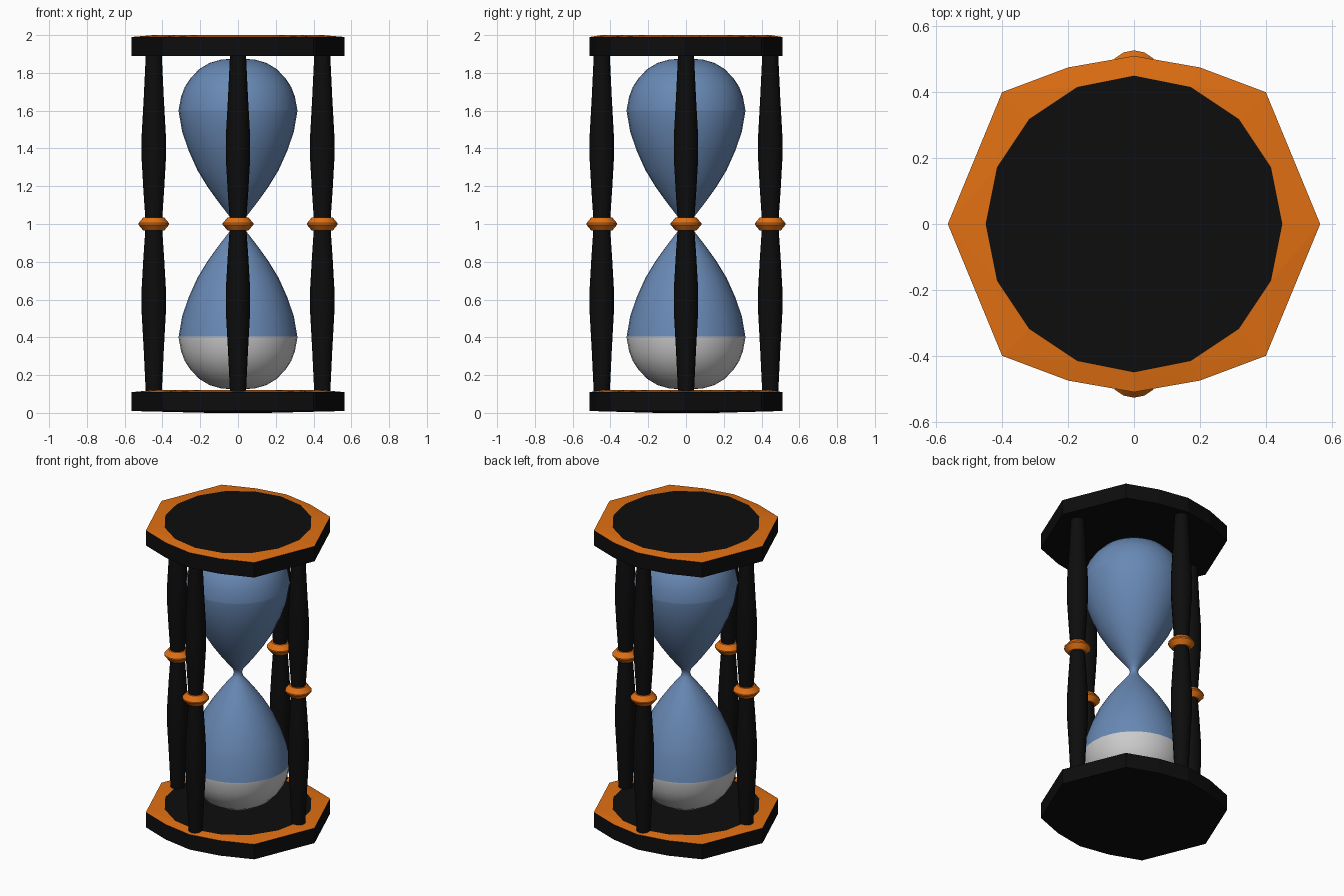
import bpy, bmesh, math

if "Cube" in bpy.data.objects:
    bpy.data.objects.remove(bpy.data.objects["Cube"])


def material(name, rgb):
    m = bpy.data.materials.new(name)
    m.diffuse_color = (*rgb, 1)
    m.use_nodes = True
    m.node_tree.nodes["Principled BSDF"].inputs["Base Color"].default_value = m.diffuse_color
    return m


BLACK = material("black_wood", (0.004, 0.004, 0.004))
ORANGE = material("orange_trim", (0.75, 0.16, 0.006))
BLUE = material("blue_glass", (0.14, 0.25, 0.46))


def finish(bm, name, mats, smooth=None):
    bmesh.ops.recalc_face_normals(bm, faces=bm.faces)
    me = bpy.data.meshes.new(name)
    bm.to_mesh(me)
    bm.free()
    for m in mats:
        me.materials.append(m)
    ob = bpy.data.objects.new(name, me)
    bpy.context.collection.objects.link(ob)
    if smooth:
        bpy.ops.object.select_all(action='DESELECT')
        ob.select_set(True)
        bpy.context.view_layer.objects.active = ob
        bpy.ops.object.shade_smooth_by_angle(angle=math.radians(smooth))
    return ob


def circle(r, z, n=16, cx=0, cy=0):
    return [(cx + r * math.cos(math.tau * i / n), cy + r * math.sin(math.tau * i / n), z)
            for i in range(n)]


def lathe(name, profile, mats, n=16, at=(0, 0), smooth=35, caps=(True, True)):
    """Turned solid from (radius, height) pairs listed bottom to top."""
    bm = bmesh.new()
    rings = [[bm.verts.new(p) for p in circle(r, z, n, *at)] for r, z in profile]
    for a, b in zip(rings, rings[1:]):
        for i in range(n):
            j = (i + 1) % n
            bm.faces.new((a[i], a[j], b[j], b[i]))
    if caps[0]:
        bm.faces.new(rings[0][::-1])
    if caps[1]:
        bm.faces.new(rings[-1])
    return finish(bm, name, mats, smooth)


# End plates: faceted outline, sloping orange rim, black disc on top
quarter = [(0.565, 0), (0.4, 0.4), (0.2, 0.475), (0, 0.51)]
outline = {(sx * x, sy * y) for x, y in quarter for sx in (1, -1) for sy in (1, -1)}


def plate(name, z, bulge):
    bm = bmesh.new()
    top = z + 0.11
    pts = [(x, y, h) for x, y in sorted(outline) for h in (z, z + 0.1)]
    pts += circle(0.45, top)
    if bulge:
        pts += circle(0.15, z - 0.01)
    bmesh.ops.convex_hull(bm, input=[bm.verts.new(p) for p in pts])
    bm.normal_update()
    for f in bm.faces:
        zs = [v.co.z for v in f.verts]
        rim = min(zs) > z + 0.05 and min(zs) < top - 0.001
        f.material_index = 1 if rim else 0
    return finish(bm, name, (BLACK, ORANGE))


plate("bottom_plate", 0.01, True)
plate("top_plate", 1.89, False)

# Four turned pillars with a diamond-section collar at mid height
half = [(0.042, 0.1), (0.053, 0.33), (0.064, 0.53), (0.064, 0.66), (0.055, 0.82), (0.044, 0.98)]
pillar = half + [(r, 2 - z) for r, z in reversed(half)]
collar = [(0.04, 0.965), (0.055, 0.965), (0.081, 0.996), (0.081, 1.004), (0.055, 1.035), (0.04, 1.035)]
for side, at in {"right": (0.446, 0), "back": (0, 0.446),
                 "left": (-0.446, 0), "front": (0, -0.446)}.items():
    lathe(side + "_pillar", pillar, [BLACK], at=at)
    lathe(side + "_collar", collar, [ORANGE], at=at, smooth=25)

# Glass bulbs meeting at a narrow neck, sand filling the lower end
cone = [(0.024, 1.0), (0.032, 1.025), (0.06, 1.06), (0.11, 1.125), (0.16, 1.195), (0.215, 1.285),
        (0.262, 1.39), (0.296, 1.49), (0.314, 1.595)]
dome = [(0.314, 1.605), (0.301, 1.675), (0.282, 1.725), (0.253, 1.77), (0.205, 1.82),
        (0.15, 1.853), (0.09, 1.87), (0.03, 1.875)]


def flip(p):
    return [(r, 2 - z) for r, z in reversed(p)]


lathe("glass_bulbs", flip(cone) + cone[1:] + dome, [BLUE], n=32, smooth=60, caps=(False, True))
lathe("sand", flip(dome) + [(0.314, 0.405)], [], n=32, smooth=60)
